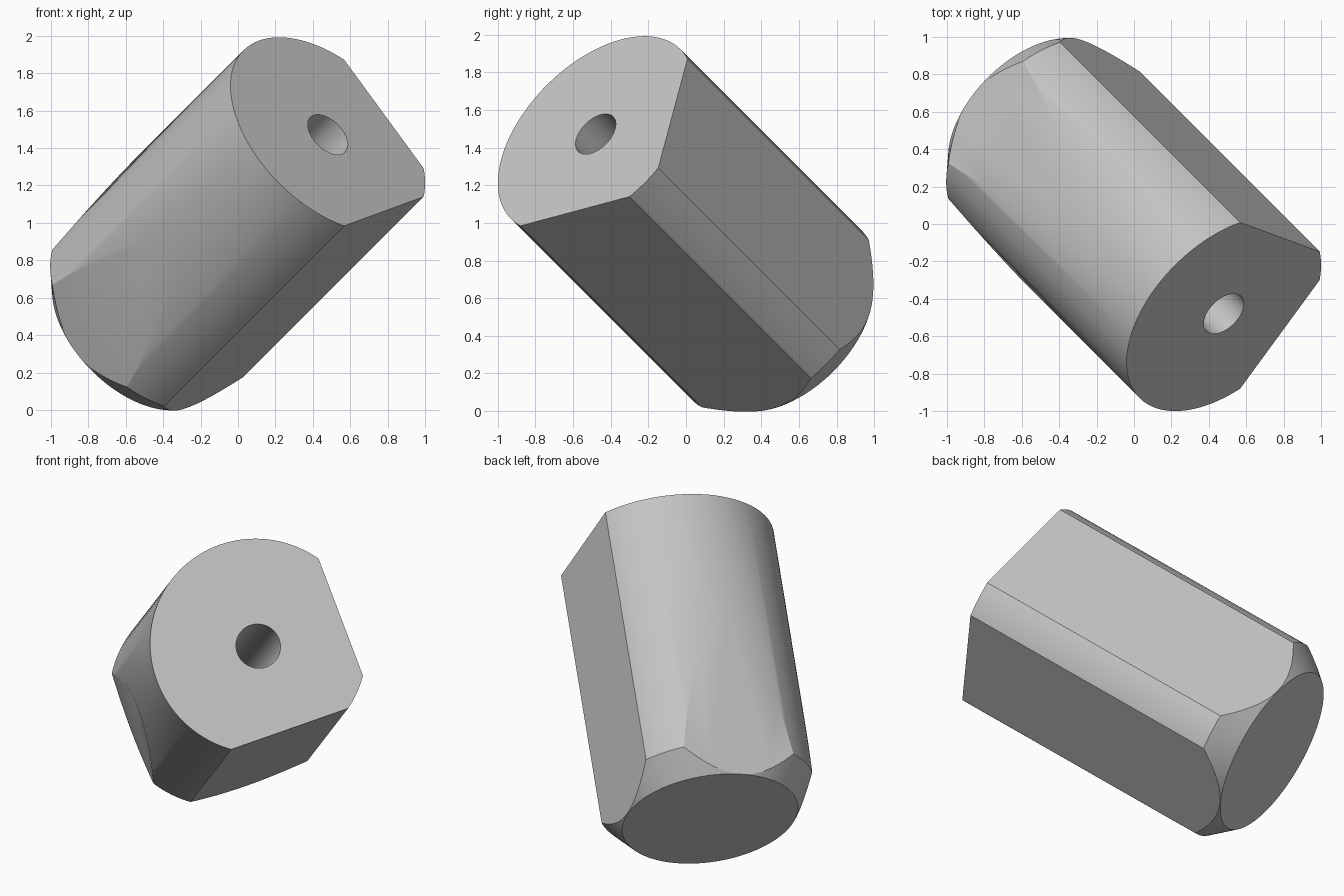
import bpy, bmesh, math
from mathutils import Vector, Matrix

cube = bpy.data.objects.get("Cube")
if cube:
    bpy.data.objects.remove(cube)

RADIUS, BASE_RADIUS = 0.637, 0.518
HOLE_RADIUS, HOLE_DEPTH = 0.131, 1.2
CHAMFER_START, LENGTH = 1.67, 1.82
FLAT_DISTANCE = 0.52
TAPER_START, TAPER_SLOPE = 0.8, 0.117


def cut(bm, point, normal):
    """Slice off everything beyond a plane and cap the opening."""
    geom = bm.verts[:] + bm.edges[:] + bm.faces[:]
    result = bmesh.ops.bisect_plane(bm, geom=geom, dist=1e-5, plane_co=point,
                                    plane_no=normal, clear_outer=True)
    rim = [e for e in result["geom_cut"]
           if isinstance(e, bmesh.types.BMEdge) and e.is_boundary]
    bmesh.ops.edgeloop_fill(bm, edges=rim)


# Turned body: blind hole, front face, barrel, chamfer, base
profile = [(0, -HOLE_DEPTH), (HOLE_RADIUS, -HOLE_DEPTH), (HOLE_RADIUS, 0),
           (RADIUS, 0), (RADIUS, -CHAMFER_START),
           (BASE_RADIUS, -LENGTH), (0, -LENGTH)]
bm = bmesh.new()
verts = [bm.verts.new((r, 0, z)) for r, z in profile]
edges = [bm.edges.new(pair) for pair in zip(verts, verts[1:])]
bmesh.ops.spin(bm, geom=verts + edges, cent=(0, 0, 0), axis=(0, 0, 1),
               angle=math.tau, steps=128)
bmesh.ops.remove_doubles(bm, verts=bm.verts[:], dist=1e-4)

# Two full-length flats, each opposed by a flat that tapers in toward the base
for side in (Vector((1, 0, 0)), Vector((0, -1, 0))):
    cut(bm, side * FLAT_DISTANCE, side)
    cut(bm, -side * RADIUS - Vector((0, 0, TAPER_START)),
        (-side - Vector((0, 0, TAPER_SLOPE))).normalized())
bmesh.ops.recalc_face_normals(bm, faces=bm.faces[:])

# Tilt the body along the cube diagonal
axis = Vector((1, -1, 1)).normalized()
bisector = Vector((2, 1, -1)).normalized()
across = Vector((0, 1, 1)).normalized()
flat_normal = (bisector + across).normalized()
tilt = Matrix((flat_normal, axis.cross(flat_normal), axis)).transposed().to_4x4()
bm.transform(Matrix.Translation((0.48, -0.48, 1.472)) @ tilt)

mesh = bpy.data.meshes.new("knob_body")
bm.to_mesh(mesh)
bm.free()
body = bpy.data.objects.new("knob_body", mesh)
bpy.context.collection.objects.link(body)

# Plain grey material
grey = bpy.data.materials.new("plain_grey")
grey.use_nodes = True
color = (0.55, 0.55, 0.55, 1)
grey.diffuse_color = color
grey.node_tree.nodes["Principled BSDF"].inputs["Base Color"].default_value = color
mesh.materials.append(grey)

bpy.ops.object.select_all(action="DESELECT")
body.select_set(True)
bpy.context.view_layer.objects.active = body
bpy.ops.object.shade_smooth_by_angle(angle=math.radians(30))
